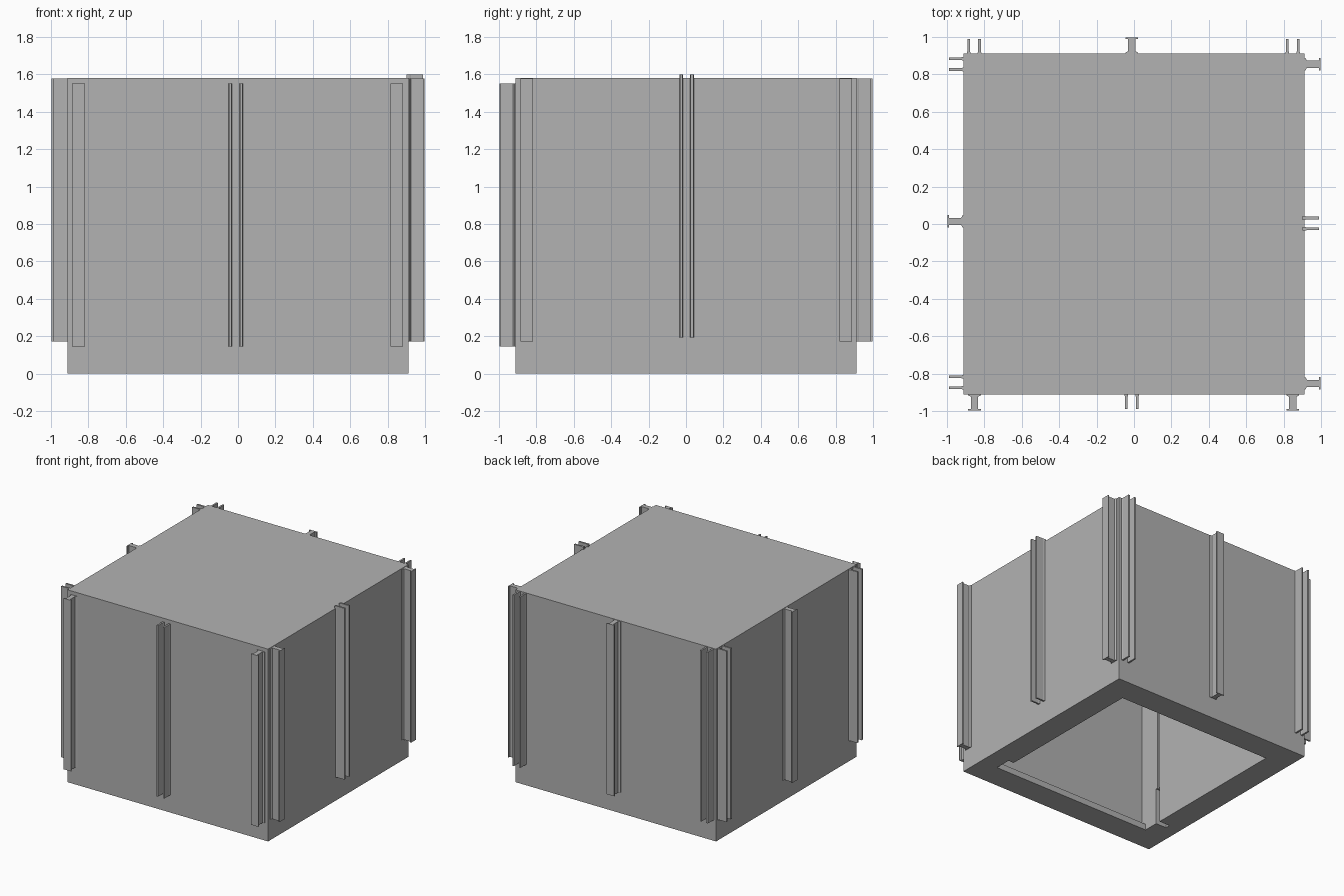
import bpy, bmesh
from mathutils import Vector

cube = bpy.data.objects.get("Cube")
if cube:
    bpy.data.objects.remove(cube, do_unlink=True)

grey = bpy.data.materials.new("plain_grey")
grey.use_nodes = True
colour = (0.448, 0.448, 0.448, 1)
grey.diffuse_color = colour
grey.node_tree.nodes["Principled BSDF"].inputs["Base Color"].default_value = colour

WALL = 0.912   # half width of the box
TIP = 0.998    # outer reach of the T rails
HOLE = 0.705   # half width of the opening


def prism(name, outline, z0, z1):
    """Extrude a flat outline upwards into a closed solid."""
    bm = bmesh.new()
    face = bm.faces.new([bm.verts.new((x, y, z0)) for x, y in outline])
    new = bmesh.ops.extrude_face_region(bm, geom=[face])["geom"]
    for v in new:
        if isinstance(v, bmesh.types.BMVert):
            v.co.z = z1
    bmesh.ops.recalc_face_normals(bm, faces=bm.faces)
    mesh = bpy.data.meshes.new(name)
    bm.to_mesh(mesh)
    bm.free()
    mesh.materials.append(grey)
    obj = bpy.data.objects.new(name, mesh)
    bpy.context.collection.objects.link(obj)
    return obj


def block(name, x0, x1, y0, y1, z0, z1):
    return prism(name, [(x0, y0), (x1, y0), (x1, y1), (x0, y1)], z0, z1)


def rail(name, half_profile, out, along, centre, z0, z1):
    """Place a mirrored (half width, reach) profile on one wall."""
    profile = half_profile + [(-w, r) for w, r in reversed(half_profile)]
    o, a = Vector(out), Vector(along)
    prism(name, [tuple(o * r + a * (centre + w)) for w, r in profile], z0, z1)


# Hollow box, open below, with a slim lip and two notches in the rim
box = block("box", -WALL, WALL, -WALL, WALL, 0, 1.58)
cutters = [
    block("opening_cutter", -HOLE, HOLE, -HOLE, HOLE, -0.1, 1.4),
    block("recess_cutter", -HOLE, HOLE, -0.745, -0.6, 0.05, 1.4),
    block("rim_notch_cutter", 0.6, 0.755, -HOLE, -0.57, -0.1, 0.05),
    block("wall_slot_cutter", -0.8, -0.6, -0.58, -0.54, -0.1, 0.3),
    block("wall_groove_cutter", -0.73, -0.6, -0.565, -0.545, 0.2, 1.4),
]
for cutter in cutters:
    cutter.hide_render = True
    cutter.hide_set(True)
    cutter.display_type = 'WIRE'
    mod = box.modifiers.new("cut", 'BOOLEAN')
    mod.operation = 'DIFFERENCE'
    mod.solver = 'EXACT'
    mod.object = cutter
# Bake the cuts, then drop the cutters
bpy.context.view_layer.update()
baked = bpy.data.meshes.new_from_object(box.evaluated_get(bpy.context.evaluated_depsgraph_get()))
box.modifiers.clear()
box.data = baked
for cutter in cutters:
    bpy.data.objects.remove(cutter, do_unlink=True)

# Rail sections: a T with a thin head, and one slim fin of a slot pair
T_HALF = [(0.034, WALL - 0.01), (0.034, WALL + 0.004), (0.019, WALL + 0.012),
          (0.019, TIP - 0.01), (0.034, TIP - 0.008), (0.034, TIP)]
FIN_HALF = [(0.01, WALL - 0.01), (0.01, WALL + 0.004), (0.007, WALL + 0.012), (0.007, TIP - 0.008)]
FIN_GAP = 0.029

# wall, outward, along, T centres, fin pair centres, T heights, fin heights
walls = [
    ("front", (0, -1), (1, 0), [-0.853, 0.849], [-0.012], (0.145, 1.55), (0.145, 1.55)),
    ("left", (1, 0), (0, 1), [-0.852, 0.854], [0.003], (0.172, 1.577), (0.193, 1.6)),
    ("back", (0, 1), (1, 0), [-0.012], [-0.855, 0.849], (0.172, 1.577), (0.172, 1.577)),
    ("right", (-1, 0), (0, 1), [0.014], [-0.846, 0.855], (0.172, 1.577), (0.172, 1.577)),
]
for wall, out, along, tees, pairs, t_z, f_z in walls:
    for i, c in enumerate(tees):
        rail(f"{wall}_t_rail_{i + 1}", T_HALF, out, along, c, *t_z)
    for i, c in enumerate(pairs):
        for j, side in enumerate((-1, 1)):
            rail(f"{wall}_slot_fin_{i + 1}_{j + 1}", FIN_HALF, out, along, c + side * FIN_GAP, *f_z)
